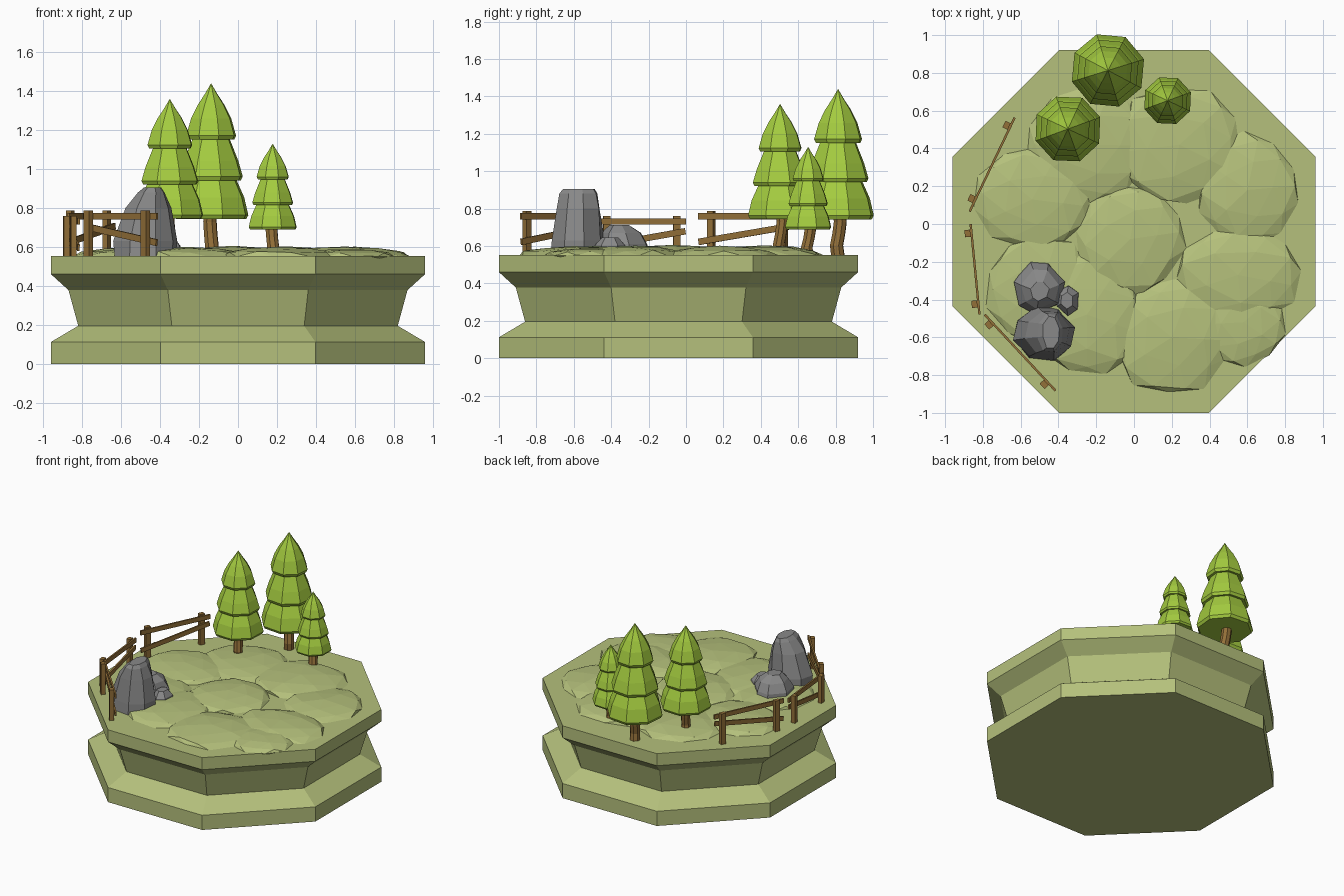
import bpy, bmesh, math, random
from mathutils import Matrix, Vector

if "Cube" in bpy.data.objects:
    bpy.data.objects.remove(bpy.data.objects["Cube"])

random.seed(4)


def material(name, r, g, b):
    m = bpy.data.materials.new(name)
    m.diffuse_color = (r, g, b, 1)
    m.use_nodes = True
    m.node_tree.nodes["Principled BSDF"].inputs["Base Color"].default_value = m.diffuse_color
    return m


GRASS = material("grass", 0.46, 0.53, 0.20)
LEAF = material("foliage", 0.37, 0.60, 0.05)
WOOD = material("wood", 0.29, 0.16, 0.04)
STONE = material("stone", 0.25, 0.25, 0.25)


def finish(bm, name, mat):
    bmesh.ops.recalc_face_normals(bm, faces=bm.faces[:])
    me = bpy.data.meshes.new(name)
    bm.to_mesh(me)
    bm.free()
    me.materials.append(mat)
    ob = bpy.data.objects.new(name, me)
    bpy.context.collection.objects.link(ob)
    return ob


def loft(name, rings, sides, mat, turn=0.0, jitter=0.0):
    """Stack of capped elliptical rings: (x, y, z, rx, ry)."""
    bm = bmesh.new()
    wobble = [random.uniform(-jitter, jitter) for _ in range(sides)]
    loops = []
    for x, y, z, rx, ry in rings:
        loop = []
        for i in range(sides):
            a = turn + math.tau * i / sides + wobble[i]
            k = 1 + random.uniform(-jitter, jitter) * 0.5
            loop.append(bm.verts.new((x + rx * k * math.cos(a), y + ry * k * math.sin(a), z)))
        loops.append(loop)
    for lo, hi in zip(loops, loops[1:]):
        for i in range(sides):
            j = (i + 1) % sides
            bm.faces.new((lo[i], lo[j], hi[j], hi[i]))
    bm.faces.new(loops[0][::-1])
    bm.faces.new(loops[-1])
    bmesh.ops.remove_doubles(bm, verts=bm.verts[:], dist=0.0005)
    return finish(bm, name, mat)


# Octagonal pedestal
profile = [(0.96, 0), (0.96, 0.112), (0.82, 0.195), (0.87, 0.378), (0.96, 0.46), (0.96, 0.552)]
c = math.cos(math.pi / 8)
loft("pedestal", [(0, -0.04, z, a / c, a / c) for a, z in profile], 8, GRASS, math.pi / 8)

# Overlapping low grass mounds: x, y, rx, ry, height
mounds = [(0.60, 0.18, 0.27, 0.30, 0.050), (0.55, -0.27, 0.34, 0.27, 0.052),
          (0.20, -0.60, 0.31, 0.31, 0.048), (-0.25, -0.48, 0.31, 0.33, 0.050),
          (-0.02, -0.08, 0.29, 0.29, 0.057), (-0.54, 0.13, 0.31, 0.27, 0.050),
          (-0.50, -0.35, 0.29, 0.30, 0.047), (0.24, 0.42, 0.34, 0.32, 0.052),
          (-0.24, 0.42, 0.33, 0.30, 0.048), (0.58, -0.52, 0.22, 0.23, 0.040)]
for n, (x, y, rx, ry, h) in enumerate(mounds):
    bm = bmesh.new()
    bmesh.ops.create_icosphere(bm, subdivisions=2, radius=1)
    turn = Matrix.Rotation(random.uniform(0, math.tau), 3, 'Z')
    for v in bm.verts:
        p = turn @ v.co * random.uniform(0.93, 1.06)
        v.co = (x + rx * p.x, y + ry * p.y, 0.55 + h * p.z)
    finish(bm, f"grass_mound_{n + 1}", GRASS)


# Fir trees: tiered eight-sided foliage on a slightly bent trunk
tiers = [(0.94, 0), (1, 0.03), (0.89, 0.16), (0.68, 0.29), (0.80, 0.285), (0.85, 0.315),
         (0.73, 0.43), (0.50, 0.59), (0.62, 0.585), (0.67, 0.615), (0.54, 0.74),
         (0.36, 0.84), (0.17, 0.92), (0, 1)]


def tree(name, x, y, radius, low, top, trunk, turn):
    rings = [(x, y, low + f * (top - low), r * radius, r * radius) for r, f in tiers]
    loft(name + "_foliage", rings, 8, LEAF, turn)
    bend = [(0, 1.0), (-0.008, 0.97), (0.004, 0.95), (0.012, 0.95), (0.006, 0.9)]
    stem = []
    for i, (d, k) in enumerate(bend):
        z = 0.54 + (low + 0.05 - 0.54) * i / 4
        stem.append((x - d * 0.5, y + d, z, trunk * k, trunk * k))
    loft(name + "_trunk", stem, 8, WOOD, turn)


tree("left_tree", -0.35, 0.503, 0.182, 0.745, 1.36, 0.034, 0.35)
tree("tall_tree", -0.138, 0.813, 0.200, 0.742, 1.44, 0.038, 0.30)
tree("small_tree", 0.178, 0.653, 0.131, 0.688, 1.13, 0.034, 0.35)


# Fence sections: two posts, a level top rail and a sloping lower rail
def box(bm, centre, size, angle=0.0, pitch=0.0):
    m = (Matrix.Translation(centre) @ Matrix.Rotation(angle, 4, 'Z')
         @ Matrix.Rotation(-pitch, 4, 'Y') @ Matrix.Diagonal((*size, 1)))
    bmesh.ops.create_cube(bm, size=1, matrix=m)


def fence(name, start, end, drop=0.0):
    a, b = Vector(start), Vector(end)
    d = b - a
    ang = math.atan2(d.y, d.x)
    out = Vector((-d.y, d.x)).normalized() * 0.021
    mid = (a + b) / 2
    bm = bmesh.new()
    for t in (0.12, 0.90):
        p = a + d * t + out
        box(bm, (p.x, p.y, 0.668 - drop), (0.038, 0.03, 0.236), ang)
    box(bm, (mid.x, mid.y, 0.758 - drop), (d.length, 0.012, 0.034), ang)
    box(bm, (mid.x, mid.y, 0.664 - drop), (d.length, 0.012, 0.034), ang, math.atan2(0.085, d.length))
    finish(bm, name, WOOD)


fence("back_fence", (-0.87, 0.066), (-0.632, 0.563))
fence("side_fence", (-0.818, -0.48), (-0.865, 0.0), 0.027)
fence("front_fence", (-0.415, -0.883), (-0.79, -0.48))

# Boulders
loft("tall_rock", [(-0.475, -0.58, 0.54, 0.165, 0.150), (-0.475, -0.58, 0.63, 0.165, 0.145),
                   (-0.46, -0.577, 0.80, 0.118, 0.122), (-0.445, -0.575, 0.88, 0.07, 0.105),
                   (-0.44, -0.575, 0.905, 0.045, 0.09)], 8, STONE, 0.3, 0.10)
loft("low_rock", [(-0.505, -0.335, 0.54, 0.14, 0.145), (-0.505, -0.335, 0.61, 0.135, 0.14),
                  (-0.50, -0.345, 0.67, 0.10, 0.105), (-0.50, -0.355, 0.712, 0.05, 0.055)],
     7, STONE, 0.2, 0.12)
loft("small_rock", [(-0.35, -0.405, 0.54, 0.07, 0.085), (-0.35, -0.405, 0.605, 0.063, 0.078),
                    (-0.355, -0.405, 0.645, 0.035, 0.045)], 6, STONE, 0.5, 0.12)
